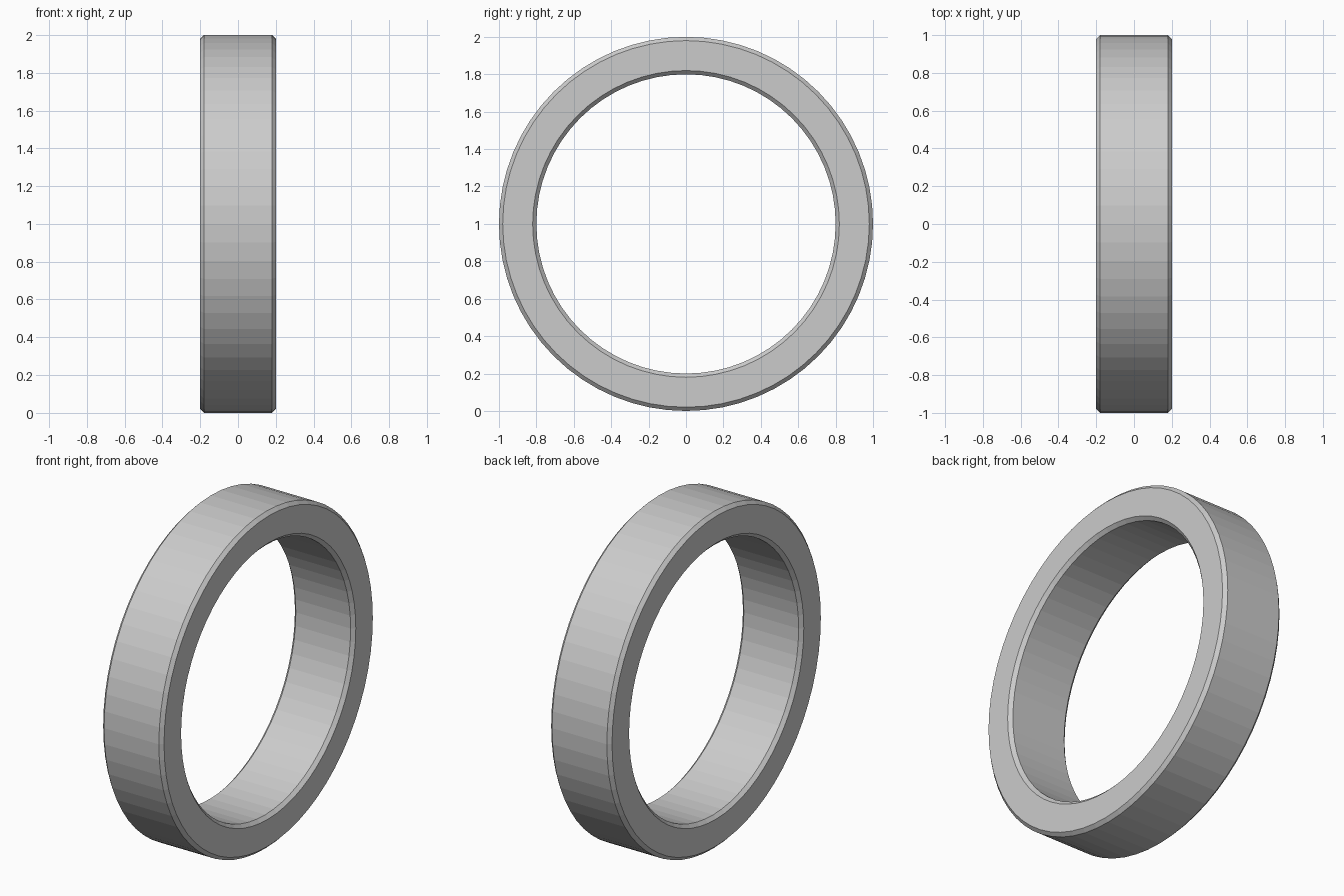
import bpy, bmesh
from math import sin, cos, tau

if "Cube" in bpy.data.objects:
    bpy.data.objects.remove(bpy.data.objects["Cube"])

SEGMENTS = 64
HALF_WIDTH, OUTER, INNER, CHAMFER = 0.2, 1.0, 0.8, 0.02

# Chamfered rectangular cross-section as (x, radius)
w, c = HALF_WIDTH, CHAMFER
profile = [(-w + c, OUTER), (w - c, OUTER), (w, OUTER - c), (w, INNER + c),
           (w - c, INNER), (-w + c, INNER), (-w, INNER + c), (-w, OUTER - c)]

# Sweep the section around the x axis
bm = bmesh.new()
rings = []
for i in range(SEGMENTS):
    a = tau * i / SEGMENTS
    rings.append([bm.verts.new((x, r * cos(a), r * sin(a))) for x, r in profile])
n = len(profile)
for i in range(SEGMENTS):
    p, q = rings[i], rings[(i + 1) % SEGMENTS]
    for j in range(n):
        k = (j + 1) % n
        bm.faces.new((p[j], p[k], q[k], q[j]))
bmesh.ops.recalc_face_normals(bm, faces=bm.faces)

# Flat-shaded ring standing on the ground
mesh = bpy.data.meshes.new("ring")
bm.to_mesh(mesh)
bm.free()
ring = bpy.data.objects.new("ring", mesh)
ring.location.z = OUTER
bpy.context.collection.objects.link(ring)
